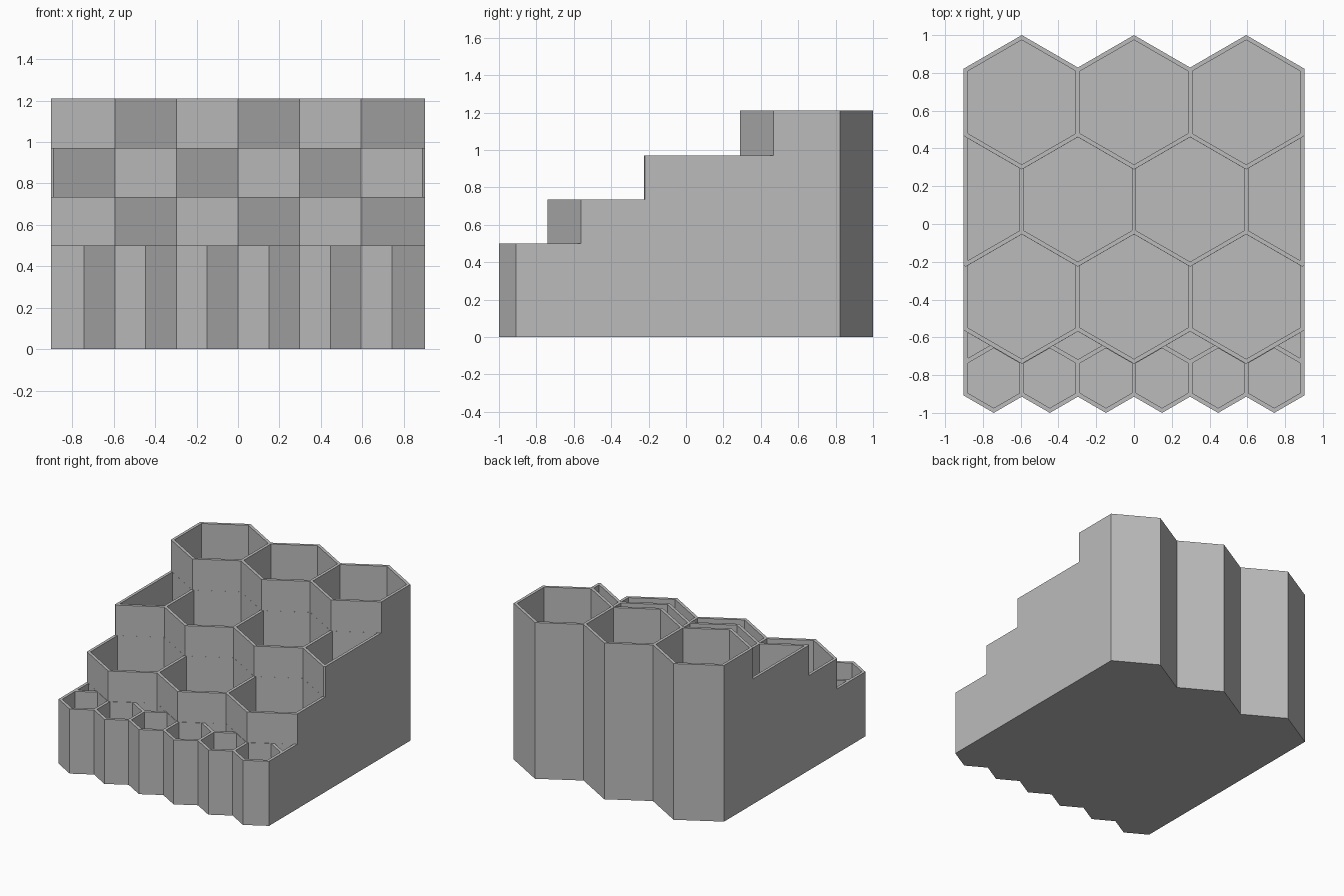
import bpy
import bmesh
import math

cube = bpy.data.objects.get("Cube")
if cube:
    bpy.data.objects.remove(cube, do_unlink=True)

T = math.tan(math.radians(30))
C = math.cos(math.radians(30))
PITCH = 0.594                 # spacing of the large cells
HALF = 0.308                  # outer half width of a large cell
WALL = 2 * HALF - PITCH       # cells share one wall
R = HALF / C
SIDE = PITCH + HALF           # half width of the whole body
SMALL = PITCH / 2
R_SMALL = (SMALL / 2 + WALL / 2) / C
FLOOR = 0.025
GAP = 0.0005

# Cell rows from back to front
Y1 = 1 - R
Y2 = Y1 - PITCH * C
Y3 = Y2 - PITCH * C
Y4 = R_SMALL - 1
large_even = [i * PITCH for i in (-1, 0, 1)]
large_odd = [(i + 0.5) * PITCH for i in (-2, -1, 0, 1)]
small_row = [(i + 0.5) * SMALL for i in range(-3, 3)]


def zigzag(xs, cy, radius, sign):
    """Outer edge of a row of cells, from left to right along x."""
    step = xs[1] - xs[0]
    inner = [xs[0] + i * step / 2 for i in range(2 * len(xs) - 1)]
    pts = []
    for x in [-SIDE] + inner + [SIDE]:
        dx = min(abs(x - c) for c in xs)
        pts.append((x, cy + sign * (radius - dx * T)))
    return pts


def make_object(name, bm, mat=None):
    bmesh.ops.recalc_face_normals(bm, faces=bm.faces[:])
    mesh = bpy.data.meshes.new(name)
    bm.to_mesh(mesh)
    bm.free()
    obj = bpy.data.objects.new(name, mesh)
    bpy.context.collection.objects.link(obj)
    if mat:
        mesh.materials.append(mat)
    return obj


grey = bpy.data.materials.new("plain grey")
grey.use_nodes = True
color = (0.5, 0.5, 0.5, 1)
grey.diffuse_color = color
grey.node_tree.nodes["Principled BSDF"].inputs["Base Color"].default_value = color

# Stepped solid body
fronts = [zigzag(small_row, Y4, R_SMALL, -1), zigzag(large_even, Y3, R, -1),
          zigzag(large_odd, Y2, R, -1), zigzag(large_even, Y1, R, -1)]
back = zigzag(large_even, Y1, R, 1)
heights = [0, 0.5, 0.735, 0.97, 1.21]
bm = bmesh.new()


def line(pts, z):
    return [bm.verts.new((x, y, z)) for x, y in pts]


def strip(low, high):
    for i in range(len(low) - 1):
        bm.faces.new((low[i], low[i + 1], high[i + 1], high[i]))


lows = [line(f, heights[i]) for i, f in enumerate(fronts)]
highs = [line(f, heights[i + 1]) for i, f in enumerate(fronts)]
back_low, back_high = line(back, 0), line(back, heights[-1])
for low, high in zip(lows, highs):
    strip(low, high)
strip(back_low, back_high)
for near, far in zip(highs, lows[1:] + [back_high]):
    bm.faces.new(near + far[::-1])
bm.faces.new(lows[0] + back_low[::-1])
for end in (0, -1):
    stairs = [v[end] for pair in zip(lows, highs) for v in pair]
    bm.faces.new(stairs + [back_high[end], back_low[end]])
body = make_object("organizer_body", bm, grey)

# Cell hollows
bm = bmesh.new()


def prism(pts):
    bottom, top = line(pts, FLOOR), line(pts, heights[-1] + 0.1)
    bm.faces.new(bottom[::-1])
    bm.faces.new(top)
    strip(bottom + bottom[:1], top + top[:1])


def hexagon(cx, cy, radius):
    angles = [math.radians(30 + 60 * i) for i in range(6)]
    prism([(cx + radius * math.cos(a), cy + radius * math.sin(a)) for a in angles])


for xs, cy, radius in ((large_even, Y1, R), (large_odd, Y2, R),
                       (large_even, Y3, R), (small_row, Y4, R_SMALL)):
    for x in xs:
        hexagon(x, cy, radius - WALL / C - GAP)

# Diamond pockets between the small and large cells
top_y = Y3 - R + SMALL * T - GAP
low_y = Y4 + R_SMALL - SMALL / 2 * T + GAP
mid_y = (top_y + low_y) / 2
reach = (top_y - mid_y) / T
for x in large_odd:
    prism([(x + reach, mid_y), (x, top_y), (x - reach, mid_y), (x, low_y)])

# Trim hollows to leave the straight side walls
for s in (-1, 1):
    geom = bm.verts[:] + bm.edges[:] + bm.faces[:]
    bmesh.ops.bisect_plane(bm, geom=geom, plane_co=(s * (SIDE - WALL), 0, 0),
                           plane_no=(s, 0, 0), clear_outer=True)
    rim = [e for e in bm.edges if e.is_boundary]
    bmesh.ops.holes_fill(bm, edges=rim, sides=0)
cutter = make_object("hollow_cutter", bm)
cutter.hide_render = True

cut = body.modifiers.new("hollows", 'BOOLEAN')
cut.operation = 'DIFFERENCE'
cut.solver = 'EXACT'
cut.object = cutter
bpy.context.view_layer.objects.active = body
bpy.ops.object.modifier_apply(modifier=cut.name)
bpy.data.objects.remove(cutter, do_unlink=True)
